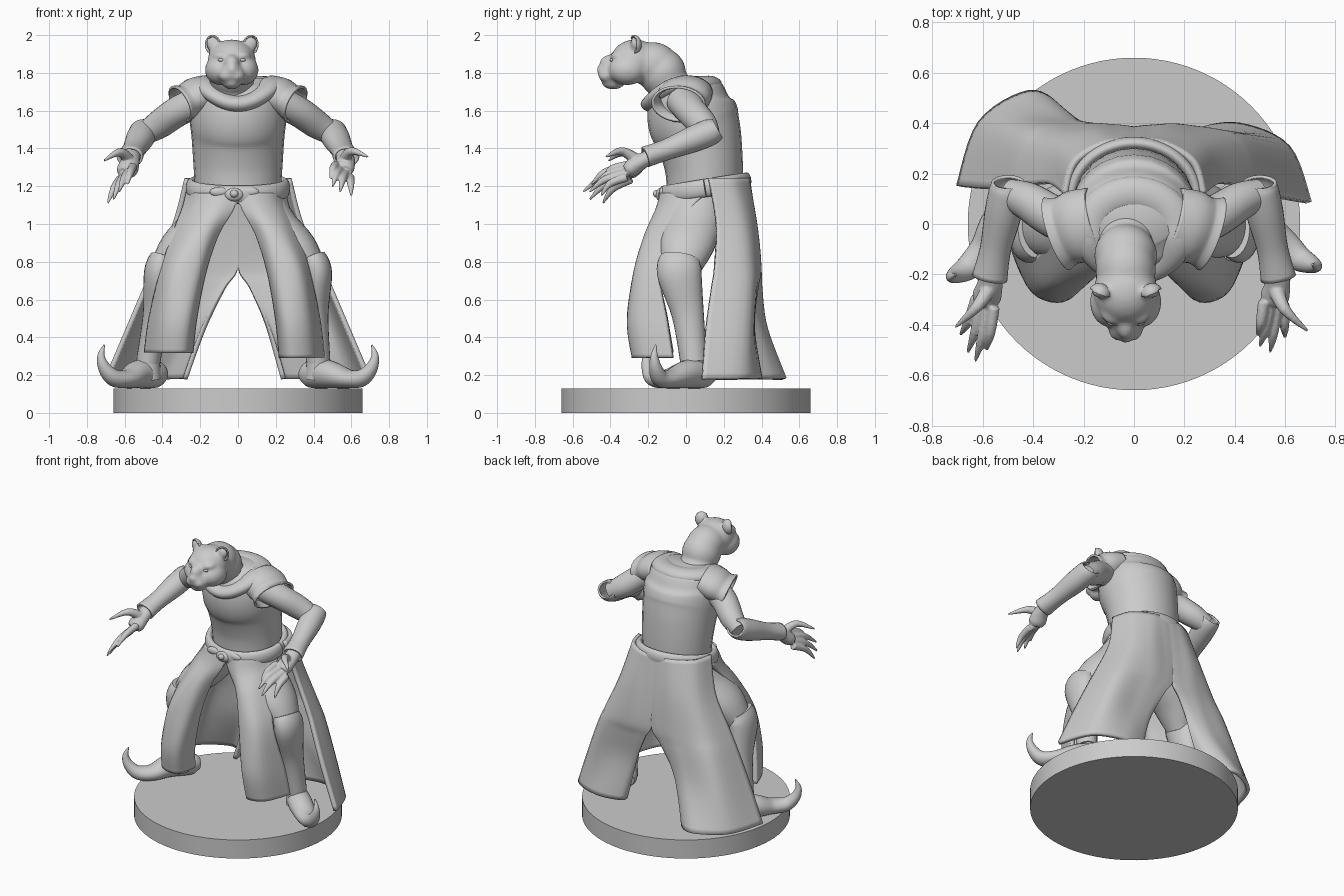
import bpy, bmesh
from math import sin, cos, pi, radians
from mathutils import Vector, Matrix

if "Cube" in bpy.data.objects:
    bpy.data.objects.remove(bpy.data.objects["Cube"])


def spline(p, n):
    """Catmull-Rom through tuples of any length."""
    p = [Vector(q) for q in p]
    out = []
    for i in range(len(p) - 1):
        a, b, c, d = p[max(i - 1, 0)], p[i], p[i + 1], p[min(i + 2, len(p) - 1)]
        for j in range(n):
            t = j / n
            out.append(0.5 * (2 * b + (c - a) * t + (2 * a - 5 * b + 4 * c - d) * t * t
                              + (3 * b - a - 3 * c + d) * t ** 3))
    return out + [p[-1]]


def finish(name, bm, angle=45, voxel=0, smooth=0, thick=0):
    bmesh.ops.recalc_face_normals(bm, faces=bm.faces)
    me = bpy.data.meshes.new(name)
    bm.to_mesh(me)
    bm.free()
    me.shade_smooth()
    me.set_sharp_from_angle(angle=radians(angle))
    ob = bpy.data.objects.new(name, me)
    bpy.context.collection.objects.link(ob)
    if thick:
        m = ob.modifiers.new("Thickness", 'SOLIDIFY')
        m.thickness, m.offset = thick, 0
    if voxel:
        m = ob.modifiers.new("Blend", 'REMESH')
        m.mode, m.voxel_size, m.use_smooth_shade = 'VOXEL', voxel, True
    if smooth:
        m = ob.modifiers.new("Soften", 'SMOOTH')
        m.iterations, m.factor = smooth, 0.5
    return ob


def add_tube(bm, pts, ref=(0, 0, 1), sides=24, n=5, cap=True):
    """Loft ellipses (x, y, z, ra, rb) along a path; ref orients the section."""
    rows, ref, rings = spline(pts, n), Vector(ref), []
    for i, r in enumerate(rows):
        t = Vector(rows[min(i + 1, len(rows) - 1)][:3]) - Vector(rows[max(i - 1, 0)][:3])
        a = t.cross(ref).normalized()
        b = a.cross(t).normalized()
        rings.append([bm.verts.new(Vector(r[:3]) + a * r[3] * cos(k * 2 * pi / sides)
                                   + b * r[4] * sin(k * 2 * pi / sides)) for k in range(sides)])
    for p, q in zip(rings, rings[1:]):
        for k in range(sides):
            bm.faces.new((p[k], p[(k + 1) % sides], q[(k + 1) % sides], q[k]))
    if cap:
        bm.faces.new(rings[0])
        bm.faces.new(rings[-1])


def tube(name, pts, ref=(0, 0, 1), cap=True, **kw):
    bm = bmesh.new()
    add_tube(bm, pts, ref, cap=cap)
    return finish(name, bm, **kw)


def blobs(name, items, **kw):
    """Ellipsoids (x, y, z, rx, ry, rz)."""
    bm = bmesh.new()
    for x, y, z, a, b, c in items:
        bmesh.ops.create_uvsphere(bm, u_segments=32, v_segments=20, radius=1,
                                  matrix=Matrix.Translation((x, y, z)) @ Matrix.Diagonal((a, b, c, 1)))
    return finish(name, bm, **kw)


def add_cloth(bm, rows, join=9):
    """Smooth sheet through rows of points; above height join its inner edge lies on x = 0."""
    cols = [spline(c, 6) for c in zip(*rows)]
    grid = [[bm.verts.new(v) for v in spline(r, 6)] for r in zip(*cols)]
    for p, q in zip(grid, grid[1:]):
        for k in range(len(p) - 1):
            bm.faces.new((p[k], p[k + 1], q[k + 1], q[k]))
    for r in grid:
        if r[0].co.z > join:
            r[0].co.x = 0


# Round base
bm = bmesh.new()
bmesh.ops.create_cone(bm, cap_ends=True, segments=96, radius1=0.66, radius2=0.66, depth=0.13,
                      matrix=Matrix.Translation((0, 0, 0.065)))
finish("base", bm)

# Torso
tube("torso", [(0, .10, 1.15, .225, .2), (0, .095, 1.3, .235, .207), (0, .07, 1.45, .245, .225),
               (0, .04, 1.55, .255, .242), (0, .025, 1.65, .25, .225), (0, .03, 1.73, .22, .175),
               (0, .03, 1.775, .17, .12)], ref=(0, 1, 0))

# Cowl collar and belt: closed loops
collar, belt = [], []
for i in range(33):
    a = i * 2 * pi / 32
    s = sin(a)
    z = 1.735 - 0.1 * s * s if s < 0 else 1.735 + 0.005 * s
    collar.append((.172 * cos(a), -.025 + .145 * s, z, .07, .045))
    belt.append((.25 * cos(a), .1 + .22 * s, 1.19 + .035 * s, .026, .048))
tube("collar", collar)
tube("belt", belt)
blobs("belt_buckle", [(-.02, -.135, 1.155, .05, .025, .035), (-.02, -.155, 1.16, .022, .02, .02),
                      (-.1, -.125, 1.17, .05, .018, .025), (.06, -.125, 1.17, .05, .018, .025)])

# Head and neck, blended from ellipsoids
hx = -0.033
parts = [(0, -.27, 1.862, .128, .13, .115), (0, -.18, 1.845, .12, .14, .118),
         (0, -.125, 1.80, .125, .125, .13), (0, -.07, 1.70, .13, .12, .12),
         (0, -.39, 1.80, .066, .078, .058), (0, -.385, 1.75, .052, .062, .038),
         (0, -.37, 1.85, .048, .09, .052), (0, -.455, 1.82, .028, .02, .018)]
for s in (-1, 1):
    parts += [(s * .062, -.31, 1.815, .08, .1, .08), (s * .028, -.415, 1.785, .042, .05, .036),
              (s * .05, -.35, 1.89, .05, .05, .028), (s * .098, -.27, 1.955, .04, .024, .04)]
blobs("head", [(x + hx, *r) for x, *r in parts], voxel=0.009, smooth=14)
for s in (-1, 1):
    blobs("eye", [(hx + s * .054, -.391, 1.868, .02, .012, .009)])
    # Cupped ear
    bm = bmesh.new()
    bmesh.ops.create_uvsphere(bm, u_segments=24, v_segments=16, radius=1)
    bmesh.ops.delete(bm, geom=[v for v in bm.verts if v.co.y < -0.2], context='VERTS')
    bm.transform(Matrix.Translation((hx + s * .102, -.275, 1.95)) @ Matrix.Rotation(s * .4, 4, 'Z')
                 @ Matrix.Diagonal((.04, .035, .046, 1)))
    finish("ear", bm, thick=0.009)

# Arms, mirrored, with open flared sleeves and cuffs
for s in (-1, 1):
    def m(pts):
        return [(s * x, *r) for x, *r in pts]
    tube("shoulder_cap", m([(.15, .01, 1.70, .13, .085), (.22, -.01, 1.675, .14, .095),
                            (.27, -.027, 1.65, .132, .086), (.307, -.04, 1.634, .147, .098)]),
         cap=False, thick=.014)
    tube("upper_arm", m([(.20, -.01, 1.65, .095, .085), (.32, .03, 1.595, .085, .08),
                         (.42, .09, 1.525, .076, .075), (.50, .12, 1.475, .06, .058)]))
    tube("forearm_cuff", m([(.50, .165, 1.505, .06, .05), (.502, .13, 1.487, .068, .064),
                            (.52, .04, 1.45, .068, .064), (.55, -.1, 1.395, .056, .05),
                            (.573, -.215, 1.355, .065, .05)]), cap=False, thick=.012)

# Hands with clawed fingers
hands = {
    1: ((.555, -.31, 1.28), [(.49, -.44, 1.24), (.50, -.485, 1.20), (.54, -.51, 1.17), (.6, -.45, 1.15)],
        [(.56, -.25, 1.33), (.60, -.34, 1.385), (.69, -.425, 1.355)]),
    -1: ((-.59, -.31, 1.27), [(-.585, -.5, 1.21), (-.63, -.545, 1.17), (-.66, -.51, 1.13), (-.69, -.44, 1.11)],
         [(-.57, -.25, 1.33), (-.625, -.33, 1.38), (-.71, -.41, 1.335)])}
for s, (end, tips, thumb) in hands.items():
    bm = bmesh.new()
    e = Vector(end)
    add_tube(bm, [(s * .56, -.13, 1.38, .046, .04), (s * .57, -.23, 1.335, .05, .042),
                  (*e.lerp(Vector((s * .57, -.23, 1.335)), .3), .058, .046), (*e, .048, .038)], sides=16)
    spread = (Vector(tips[3]) - Vector(tips[0])).normalized() * .034
    for i, tip in enumerate(tips):
        k = e + spread * (i - 1.5)
        mid = k.lerp(Vector(tip), .5) + Vector((0, -.02, .015))
        add_tube(bm, [(*k, .024, .024), (*mid, .02, .02), (*tip, .006, .006)], ref=(1, 0, 0), sides=10)
    add_tube(bm, [(*p, r, r) for p, r in zip(thumb, (.034, .023, .006))], sides=10)
    finish("hand", bm, voxel=0.006, smooth=2)

# Front robe panels: (z, four x/y points from inner to outer edge)
front = [(1.16, (0, -.115), (.1, -.12), (.2, -.06), (.265, .1)),
         (1.08, (.025, -.125), (.12, -.145), (.22, -.09), (.285, .03)),
         (.95, (.11, -.14), (.17, -.2), (.26, -.18), (.335, -.07)),
         (.75, (.18, -.16), (.22, -.25), (.34, -.25), (.40, -.14)),
         (.5, (.23, -.16), (.27, -.29), (.39, -.265), (.46, -.1)),
         (.32, (.25, -.13), (.29, -.265), (.41, -.235), (.485, -.07))]
for s, k, drop in ((-1, 1, 0), (1, .92, .1)):
    bm = bmesh.new()
    add_cloth(bm, [[(s * x * k, y, z - drop * max(0, .6 - z)) for x, y in r] for z, *r in front], 1.1)
    finish("front_robe_panel", bm, thick=.03)

# Back robe: two flared halves welded above the split
back = [(1.24, (0, .325), (.05, .325), (.13, .31), (.235, .24), (.272, .12)),
        (1.0, (0, .36), (.06, .362), (.17, .36), (.29, .3), (.335, .16)),
        (.77, (0, .375), (.07, .382), (.2, .383), (.38, .33), (.44, .15)),
        (.66, (.07, .37), (.13, .385), (.24, .39), (.43, .35), (.49, .145)),
        (.45, (.18, .35), (.21, .395), (.31, .42), (.51, .375), (.58, .14)),
        (.18, (.28, .36), (.30, .46), (.42, .52), (.61, .40), (.695, .15))]
bm = bmesh.new()
for s, dy in ((-1, 0), (1, .13)):
    rows = []
    for z, *r in back:
        f = max(0, (.76 - z) / .58)
        rows.append([(s * (x - (.04 * f if s > 0 and i < 2 else 0)),
                      y - dy * f * (.3, .7, 1, .75, .5)[i], z) for i, (x, y) in enumerate(r)])
    add_cloth(bm, rows, .768)
bmesh.ops.remove_doubles(bm, verts=bm.verts, dist=.0015)
finish("back_robe", bm, angle=70, thick=.025)

# Legs and curled boots
for s, ax in ((-1, .475), (1, .425)):
    tube("thigh", [(s * .11, .08, 1.17, .11, .13), (s * .2, .04, 1.0, .11, .15),
                   (s * .32, .0, .87, .10, .14), (s * .40, -.03, .74, .075, .09)], ref=(0, 1, 0))
    tube("greave", [(s * .395, -.03, .82, .07, .105), (s * .42, -.035, .74, .078, .118),
                    (s * (ax + .4) / 2, .01, .52, .066, .085), (s * ax, .04, .27, .064, .07)], ref=(0, 1, 0))
    ty = -.16 if s > 0 else -.20
    path = [(ax - .075, .14, .2, .04, .04), (ax - .04, .1, .205, .072, .065),
            (ax + .05, .01, .205, .075, .078), (.585, ty * .5, .18, .05, .068),
            (.655, ty * .85, .185, .045, .052), (.705, ty, .235, .034, .036),
            (.725, ty * 1.05, .3, .02, .02), (.708, ty, .36, .004, .004)]
    path = [(s * x, *r) for x, *r in path]
    d = Vector(path[4][:3]) - Vector(path[1][:3])
    tube("boot", path, ref=Vector((d.y, -d.x, 0)).normalized())
    tube("ankle", [(s * ax, .03, .34, .055, .06), (s * (ax - .01), .05, .18, .06, .07)], ref=(0, 1, 0))
